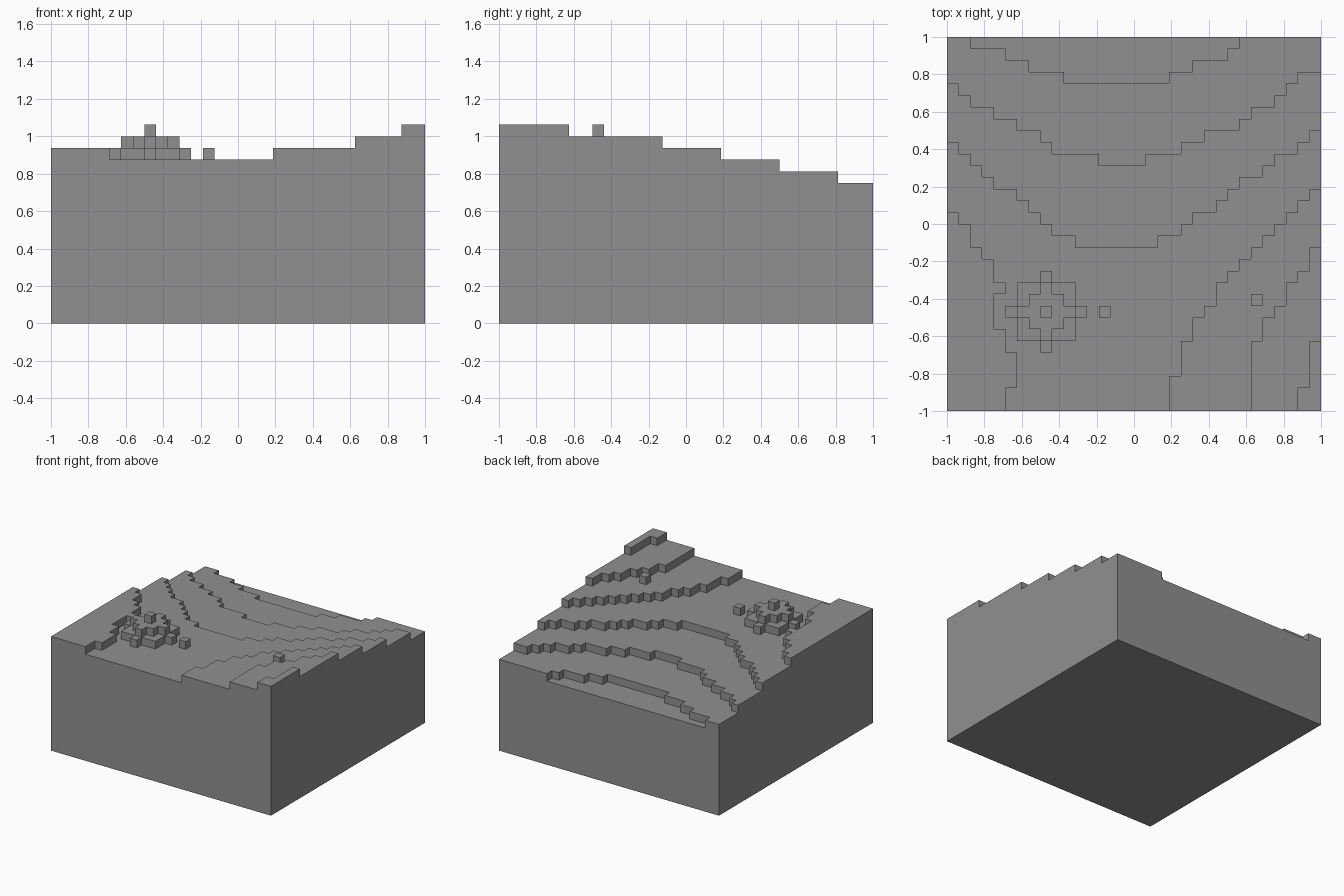
import bpy
import bmesh

CELLS = 32
UNIT = 2 / CELLS

if "Cube" in bpy.data.objects:
    bpy.data.objects.remove(bpy.data.objects["Cube"], do_unlink=True)

# One plain grey for everything
stone_grey = bpy.data.materials.new("stone_grey")
stone_grey.use_nodes = True
colour = (0.28, 0.28, 0.28, 1)
stone_grey.diffuse_color = colour
stone_grey.node_tree.nodes["Principled BSDF"].inputs["Base Color"].default_value = colour


def build_blocks(name, heights, ground=0):
    """Build a closed stepped solid from {(column, row): height in cells}."""
    bm = bmesh.new()

    def quad(*corners):
        bm.faces.new([bm.verts.new((x * UNIT - 1, y * UNIT - 1, z * UNIT))
                      for x, y, z in corners])

    for (x, y), top in heights.items():
        ring = [(x, y), (x + 1, y), (x + 1, y + 1), (x, y + 1)]
        quad(*[(a, b, top) for a, b in ring])
        quad(*[(a, b, ground) for a, b in reversed(ring)])
        neighbours = [(x, y - 1), (x + 1, y), (x, y + 1), (x - 1, y)]
        for side, other in enumerate(neighbours):
            (ax, ay), (bx, by) = ring[side], ring[(side + 1) % 4]
            for z in range(heights.get(other, ground), top):
                quad((ax, ay, z), (bx, by, z), (bx, by, z + 1), (ax, ay, z + 1))

    # Weld the cells and merge flat areas into single faces
    bmesh.ops.remove_doubles(bm, verts=bm.verts[:], dist=UNIT / 100)
    bmesh.ops.dissolve_limit(bm, angle_limit=0.01,
                             verts=bm.verts[:], edges=bm.edges[:])
    mesh = bpy.data.meshes.new(name)
    bm.to_mesh(mesh)
    bm.free()
    mesh.materials.append(stone_grey)
    obj = bpy.data.objects.new(name, mesh)
    bpy.context.collection.objects.link(obj)
    return obj


# Terrace edges, lowest first: row at the left side, then the columns
# where the edge steps one row forward and one row back
terraces = [
    (32, [2, 5, 7, 10], [19, 21, 24, 25]),
    (28, [1, 2, 4, 6, 8, 9, 13], [17, 20, 22, 25, 26, 28, 29, 30]),
    (23, [1, 2, 3, 4, 6, 7, 8, 9, 11], [18, 20, 21, 23, 24, 25, 27, 28, 30, 31]),
    (17, [1, 2, 2, 3, 4, 4] + [5] * 6 + [6] * 5,
     [19] * 3 + [20] * 3 + [21] * 2 + [22] + [23] * 2 + list(range(24, CELLS))),
    (0, [], [26] * 6 + [27] * 2 + [28] + [29] * 2 + [30] + [31] * 2),
    (0, [], [30] * 2 + [31] * 4),
]
LOWEST = 11


def edge_row(terrace, column):
    start, forward, back = terrace
    return start - sum(c <= column for c in forward) + sum(c <= column for c in back)


# Terraced ground
ground = {(x, y): LOWEST + sum(y < edge_row(t, x) for t in terraces)
          for x in range(CELLS) for y in range(CELLS)}
# Small hollows in the left bank
for cell in [(4, 7), (4, 8), (4, 9), (5, 0), (5, 1)]:
    ground[cell] -= 1
build_blocks("terraced_ground", ground)

# Rounded mound of stacked layers
CENTRE = 8
BASE = ground[CENTRE, CENTRE]
mound = {}
for layer, reach in enumerate([9, 4, 0], start=1):
    for dx in range(-3, 4):
        for dy in range(-3, 4):
            if dx * dx + dy * dy <= reach:
                mound[CENTRE + dx, CENTRE + dy] = BASE + layer
build_blocks("mound", mound, BASE)

# Loose single blocks
for name, cell in [("loose_block_near_mound", (13, 8)),
                   ("loose_block_on_slope", (26, 9))]:
    build_blocks(name, {cell: ground[cell] + 1}, ground[cell])
